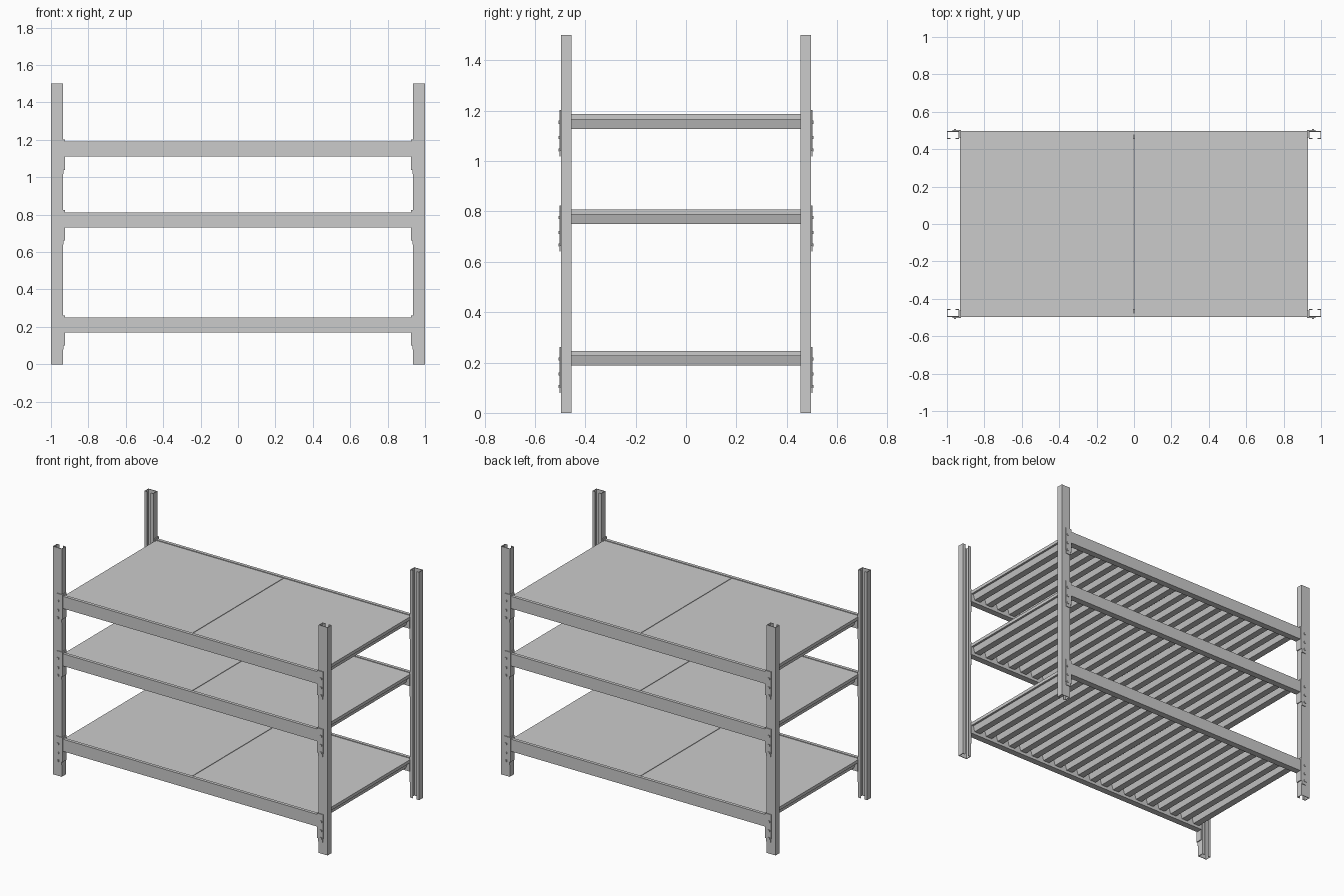
import bpy, bmesh

if "Cube" in bpy.data.objects:
    bpy.data.objects.remove(bpy.data.objects["Cube"])

TOPS = {"lower": 0.25, "middle": 0.812, "upper": 1.19}   # beam top heights


def add_prism(bm, outline, axis, a, b):
    """Extrude a 2D outline along an axis; remaining axes keep xyz order."""
    def point(p, t):
        co = list(p)
        co.insert("xyz".index(axis), t)
        return co
    face = bm.faces.new([bm.verts.new(point(p, a)) for p in outline])
    res = bmesh.ops.extrude_face_region(bm, geom=[face], use_keep_orig=True)
    verts = [g for g in res["geom"] if isinstance(g, bmesh.types.BMVert)]
    shift = [0, 0, 0]
    shift["xyz".index(axis)] = b - a
    bmesh.ops.translate(bm, verts=verts, vec=shift)


def rect(u0, u1, v0, v1):
    return [(u0, v0), (u1, v0), (u1, v1), (u0, v1)]


def make(name, pieces, mirror_x=False, mirror_y=False):
    bm = bmesh.new()
    for outline, axis, a, b in pieces:
        add_prism(bm, outline, axis, a, b)
    bmesh.ops.recalc_face_normals(bm, faces=bm.faces[:])
    mesh = bpy.data.meshes.new(name)
    bm.to_mesh(mesh)
    bm.free()
    obj = bpy.data.objects.new(name, mesh)
    bpy.context.collection.objects.link(obj)
    if mirror_x or mirror_y:
        mod = obj.modifiers.new("mirror", 'MIRROR')
        mod.use_axis = (mirror_x, mirror_y, False)
        mod.use_mirror_merge = False
    return obj


# Corner posts: lipped channels, open toward the inside of the rack
channel = [(0.935, -0.497), (1.0, -0.497), (1.0, -0.455), (0.981, -0.455),
           (0.981, -0.459), (0.996, -0.459), (0.996, -0.493), (0.939, -0.493),
           (0.939, -0.459), (0.954, -0.459), (0.954, -0.455), (0.935, -0.455)]
make("corner_posts", [(channel, 'z', 0, 1.5)], True, True)

for level, top in TOPS.items():
    # Stepped beams along front and back, with a ledge for the panels
    ledge, bottom = top - 0.025, top - 0.08
    step = [(-0.497, bottom), (-0.455, bottom), (-0.455, ledge),
            (-0.476, ledge), (-0.476, top), (-0.497, top)]
    make(level + "_beams", [(step, 'x', -0.93, 0.93)], mirror_y=True)

    # Angle brackets hooked over the posts, with small raised hooks
    angle = [(0.926, -0.503), (0.97, -0.503), (0.97, -0.498),
             (0.932, -0.498), (0.932, -0.46), (0.926, -0.46)]
    bracket = [(angle, 'z', top - 0.15, top + 0.012),
               (rect(0.934, 0.966, -0.503, -0.498), 'z', top - 0.172, top - 0.15)]
    for drop in (0.03, 0.09, 0.14):
        bracket.append((rect(0.951, 0.963, top - drop - 0.012, top - drop),
                        'y', -0.507, -0.503))
    make(level + "_brackets", bracket, True, True)

    # Deck panels: two flat skins with trapezoid ribs underneath
    panel = [(rect(0.002, 0.93, -0.475, 0.475), 'z', ledge, top - 0.004)]
    count, low = 10, top - 0.062
    pitch = 0.928 / count
    for i in range(count):
        x = 0.002 + (i + 0.5) * pitch
        rib = [(x - 0.033, ledge), (x - 0.022, low),
               (x + 0.022, low), (x + 0.033, ledge)]
        panel.append((rib, 'y', -0.454, 0.454))
    make(level + "_deck_panels", panel, mirror_x=True)
